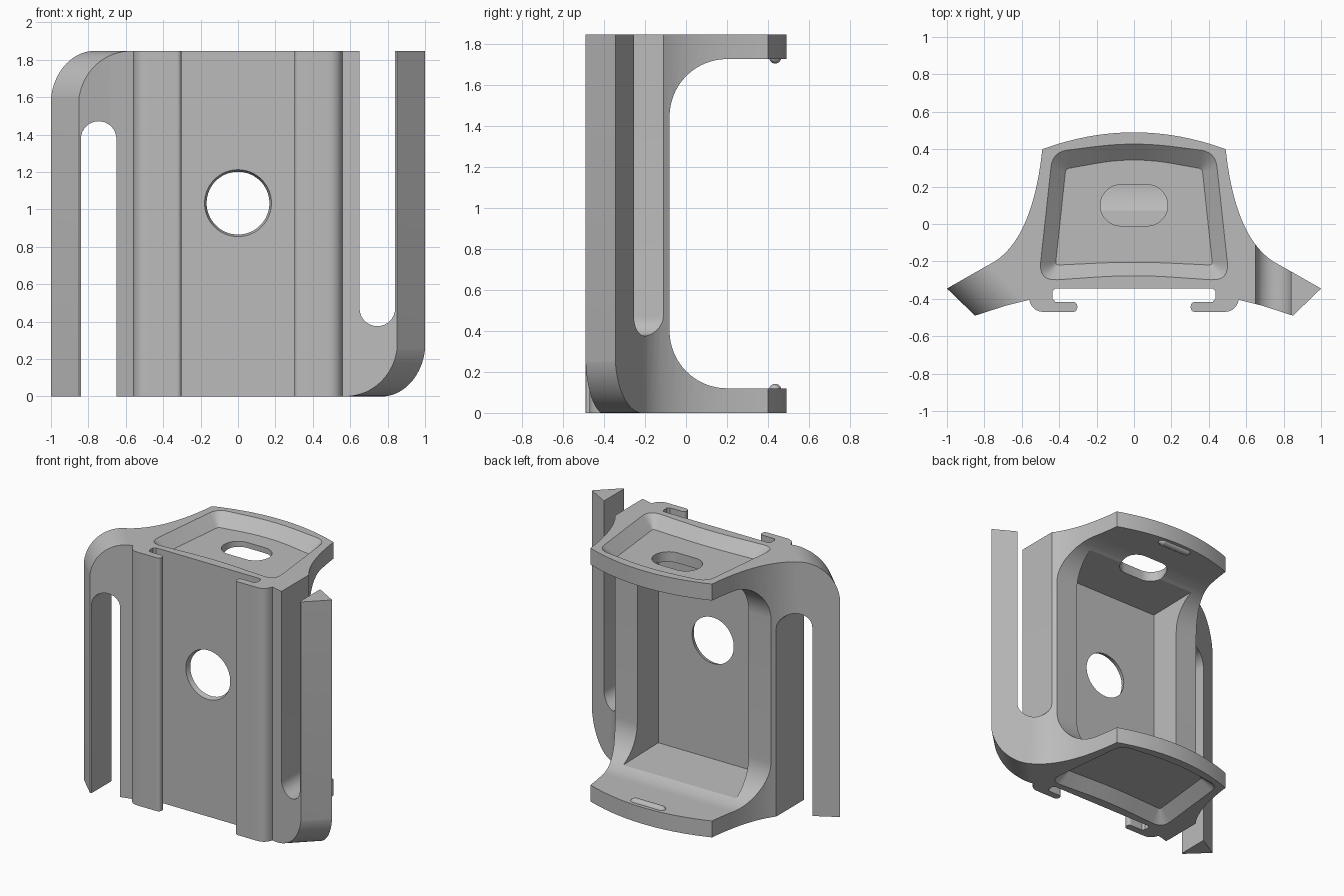
import bpy, bmesh, math
from mathutils import Vector

if "Cube" in bpy.data.objects:
    bpy.data.objects.remove(bpy.data.objects["Cube"], do_unlink=True)

H = 1.846

grey = bpy.data.materials.new("plain grey plastic")
grey.use_nodes = True
colour = (0.5, 0.5, 0.5, 1)
grey.diffuse_color = colour
grey.node_tree.nodes["Principled BSDF"].inputs["Base Color"].default_value = colour


def bezier(a, b, c, n=14):
    a, b, c = Vector(a), Vector(b), Vector(c)
    return [a.lerp(b, i / n).lerp(b.lerp(c, i / n), i / n) for i in range(n + 1)]


def rounded(corners, n=6):
    """Closed loop of (x, y, cut) corners, each softened over its cut distance."""
    out = []
    for i, (x, y, cut) in enumerate(corners):
        p = Vector((x, y))
        before = Vector(corners[i - 1][:2])
        after = Vector(corners[(i + 1) % len(corners)][:2])
        out += bezier(p + (before - p).normalized() * cut, p,
                      p + (after - p).normalized() * cut, n)
    return out


def loft(name, loops):
    """Closed solid through matching loops of 3D points."""
    bm = bmesh.new()
    rings = [[bm.verts.new(p) for p in loop] for loop in loops]
    for a, b in zip(rings, rings[1:]):
        for i in range(len(a)):
            j = (i + 1) % len(a)
            bm.faces.new((a[i], a[j], b[j], b[i]))
    bm.faces.new(rings[0][::-1])
    bm.faces.new(rings[-1])
    bmesh.ops.recalc_face_normals(bm, faces=bm.faces)
    mesh = bpy.data.meshes.new(name)
    bm.to_mesh(mesh)
    bm.free()
    ob = bpy.data.objects.new(name, mesh)
    bpy.context.collection.objects.link(ob)
    mesh.materials.append(grey)
    return ob


def half_turn(p):
    """Turn a point half way round the depth axis through the middle."""
    return Vector((-p[0], p[1], H - p[2]))


def cut(ob, cutter):
    mod = ob.modifiers.new("cut", 'BOOLEAN')
    mod.operation = 'DIFFERENCE'
    mod.solver = 'EXACT'
    mod.object = cutter
    cutter.hide_render = True
    bpy.context.view_layer.update()
    result = bpy.data.meshes.new_from_object(
        ob.evaluated_get(bpy.context.evaluated_depsgraph_get()))
    ob.modifiers.clear()
    ob.data = result
    bpy.data.objects.remove(cutter, do_unlink=True)


# Holder body: one plan outline with wings and front hooks, extruded upward
half = bezier((0.49, 0.40), (0.545, -0.11), (0.78, -0.22))
half += [Vector(p) for p in ((1, -0.345), (0.85, -0.49), (0.68, -0.435))]
half += bezier((0.56, -0.405), (0.545, -0.47), (0.48, -0.47), 8)
half += bezier((0.33, -0.47), (0.303, -0.47), (0.303, -0.443))
half += bezier((0.303, -0.443), (0.303, -0.417), (0.33, -0.417))
half += [Vector(p) for p in ((0.42, -0.417), (0.435, -0.40), (0.435, -0.36), (0.42, -0.345))]
back = bezier((-0.49, 0.40), (0, 0.58), (0.49, 0.40), 20)
merged = [p for i, p in enumerate(half) if i == 0 or (p - half[i - 1]).length > 1e-5]
outline = back[1:-1] + merged + [Vector((-p.x, p.y)) for p in reversed(merged)]
body = loft("holder_body", [[(p.x, p.y, z) for p in outline] for z in (0, H)])

# Rounded opening from the back, leaving a top and a bottom plate
arc = []
for k in range(25):
    a = math.pi / 2 * k / 24
    arc.append((0.2 - 0.28 * math.sin(a), 0.40 - 0.28 * math.cos(a)))
profile = [(1.5, 0.12)] + arc + [(y, H - z) for y, z in reversed(arc)] + [(1.5, H - 0.12)]
cut(body, loft("opening", [[(x, y, z) for y, z in profile] for x in (-1.5, 1.5)]))

# Inner cavity reaching close to the front face, with slightly drafted walls
cavity = []
for y, x, z in ((-0.31, 0.44, 0.17), (0.08, 0.455, 0.15)):
    cavity.append([(-x, y, z), (x, y, z), (x, y, H - z), (-x, y, H - z)])
cut(body, loft("cavity", cavity))

# Shallow pockets with sloping walls in the top and the bottom
rim = rounded([(-0.51, -0.305, 0.1), (0, -0.27, 0.2), (0.51, -0.305, 0.1),
               (0.435, 0.385, 0.08), (0, 0.44, 0.2), (-0.435, 0.385, 0.08)])
floor = rounded([(-0.42, -0.22, 0.02), (0, -0.20, 0.2), (0.42, -0.22, 0.02),
                 (0.365, 0.295, 0.02), (0, 0.36, 0.2), (-0.365, 0.295, 0.02)])
pocket = [[(p.x, p.y, z) for p in loop]
          for loop, z in ((floor, H - 0.08), (rim, H), (rim, H + 0.1))]
cut(body, loft("top_pocket", pocket))
cut(body, loft("bottom_pocket", [[half_turn(p) for p in loop] for loop in pocket]))

# Oblong hole through the top plate
oblong = []
for k in range(48):
    a = 2 * math.pi * (k + 0.5) / 48
    shift = 0.07 if math.cos(a) > 0 else -0.07
    oblong.append((shift + 0.11 * math.cos(a), 0.1 + 0.11 * math.sin(a)))
cut(body, loft("oblong_hole", [[(x, y, z) for x, y in oblong] for z in (1.5, 2)]))

# Round hole through the front wall, slightly tapered
cut(body, loft("round_hole", [
    [(r * math.cos(k * math.pi / 32), y, 1.033 + r * math.sin(k * math.pi / 32))
     for k in range(64)] for y, r in ((-0.38, 0.19), (-0.345, 0.179), (-0.27, 0.155))]))

# Wing slots with a round end, and the rounded outer corners of the wings
slot = [(0.65, H + 0.2)]
slot += [(0.745 - 0.095 * math.cos(k * math.pi / 16), 0.47 - 0.095 * math.sin(k * math.pi / 16))
         for k in range(17)]
slot += [(0.84, H + 0.2)]
slot_loops = [[(x, y, z) for x, z in slot] for y in (-0.8, 0.3)]

RX, RZ, EDGE = 0.375, 0.29, 0.853
corner = []
for k in range(21):
    a = math.pi / 2 * k / 20
    corner.append((EDGE - RX + RX * math.cos(a), RZ - RZ * math.sin(a) - 0.001))
corner += [(EDGE - RX, -0.2), (1.5, -0.2), (1.5, RZ)]
corner_loops = [[(x + 0.15 * t, -0.49 + 0.145 * t, z) for x, z in corner] for t in (-1, 3)]

for name, loops in (("wing_slot", slot_loops), ("wing_corner", corner_loops)):
    cut(body, loft(name + "_left", loops))
    cut(body, loft(name + "_right", [[half_turn(p) for p in loop] for loop in loops]))

# Small retaining ridges on the inside of both plates
ridge_loops = []
for x, r in ((-0.14, 0.006), (-0.13, 0.02), (-0.11, 0.03), (0.11, 0.03), (0.13, 0.02), (0.14, 0.006)):
    ridge_loops.append([(x, 0.435 + r * math.cos(k * math.pi / 8),
                         0.112 + r * math.sin(k * math.pi / 8)) for k in range(16)])
lower = loft("lower_ridge", ridge_loops)
upper = loft("upper_ridge", [[half_turn(p) for p in loop] for loop in ridge_loops])

# Smooth shading with crisp edges
bpy.ops.object.select_all(action='DESELECT')
for ob in (body, lower, upper):
    ob.select_set(True)
bpy.context.view_layer.objects.active = body
bpy.ops.object.shade_smooth_by_angle(angle=math.radians(25))
